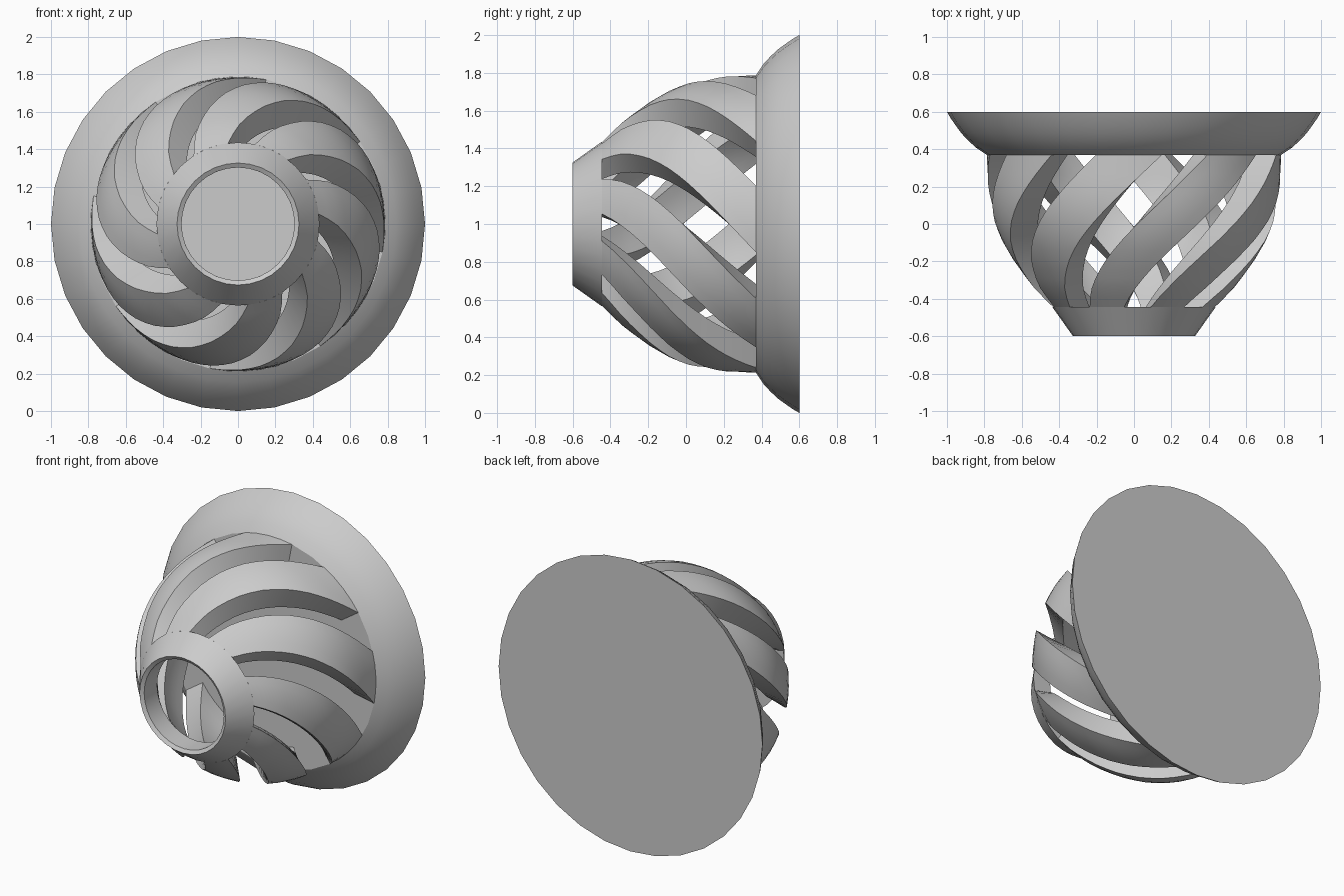
import bpy, bmesh
from math import cos, sin, radians, pi

if "Cube" in bpy.data.objects:
    bpy.data.objects.remove(bpy.data.objects["Cube"])

SEG = 32          # sides around the axis
RIBS = 8
TWIST = 63        # degrees each rib turns between neck and base
Y0, Y1 = -0.445, 0.37

# (y, radius) profiles of the cage wall
OUTER = [(-0.445, 0.435), (-0.33, 0.545), (-0.2, 0.64), (-0.1, 0.70), (0.0, 0.742),
         (0.1, 0.768), (0.2, 0.78), (0.37, 0.787)]
INNER = [(-0.445, 0.302), (-0.33, 0.40), (-0.2, 0.485), (-0.1, 0.54), (0.0, 0.58),
         (0.1, 0.608), (0.2, 0.625), (0.37, 0.635)]


def radius(profile, y):
    for (ya, ra), (yb, rb) in zip(profile, profile[1:]):
        if y <= yb:
            return ra + (rb - ra) * (y - ya) / (yb - ya)
    return profile[-1][1]


def polar(r, y, a):
    return (r * cos(a), y, 1 + r * sin(a))


def finish(name, bm):
    bmesh.ops.recalc_face_normals(bm, faces=bm.faces)
    me = bpy.data.meshes.new(name)
    bm.to_mesh(me)
    bm.free()
    ob = bpy.data.objects.new(name, me)
    bpy.context.collection.objects.link(ob)
    bpy.ops.object.select_all(action='DESELECT')
    ob.select_set(True)
    bpy.context.view_layer.objects.active = ob
    bpy.ops.object.shade_smooth_by_angle(angle=radians(30))


def lathe(name, profile, closed):
    """Revolve (y, radius) points; open profiles are capped with discs."""
    bm = bmesh.new()
    rings = [[bm.verts.new(polar(r, y, 2 * pi * i / SEG)) for i in range(SEG)]
             for y, r in profile]
    pairs = list(zip(rings, rings[1:]))
    if closed:
        pairs.append((rings[-1], rings[0]))
    else:
        bm.faces.new(rings[0])
        bm.faces.new(rings[-1])
    for a, b in pairs:
        for i in range(SEG):
            j = (i + 1) % SEG
            bm.faces.new((a[i], a[j], b[j], b[i]))
    finish(name, bm)


# Neck ring with a round opening
lathe("neck_ring", [(-0.6, 0.326), (Y0, 0.436), (Y0, 0.302), (-0.585, 0.302)], True)

# Solid flared base plate
lathe("base_flange", [(Y1, 0.787), (0.41, 0.847), (0.445, 0.885), (0.485, 0.923),
                      (0.525, 0.952), (0.565, 0.98), (0.6, 1.0)], False)

# Spiral ribs joining the neck to the base
STEPS, ACROSS = 16, 4
for k in range(RIBS):
    bm = bmesh.new()
    loops = []
    for s in range(STEPS + 1):
        t = s / STEPS
        y = Y0 + (Y1 - Y0) * t
        angles = [radians(7 + 360 / RIBS * k - TWIST * t + 26 * i / ACROSS)
                  for i in range(ACROSS + 1)]
        loops.append([bm.verts.new(polar(radius(OUTER, y), y, a)) for a in angles] +
                     [bm.verts.new(polar(radius(INNER, y), y, a)) for a in reversed(angles)])
    n = len(loops[0])
    for a, b in zip(loops, loops[1:]):
        for i in range(n):
            j = (i + 1) % n
            bm.faces.new((a[i], a[j], b[j], b[i]))
    bm.faces.new(loops[0])
    bm.faces.new(loops[-1])
    finish(f"spiral_rib_{k + 1}", bm)
